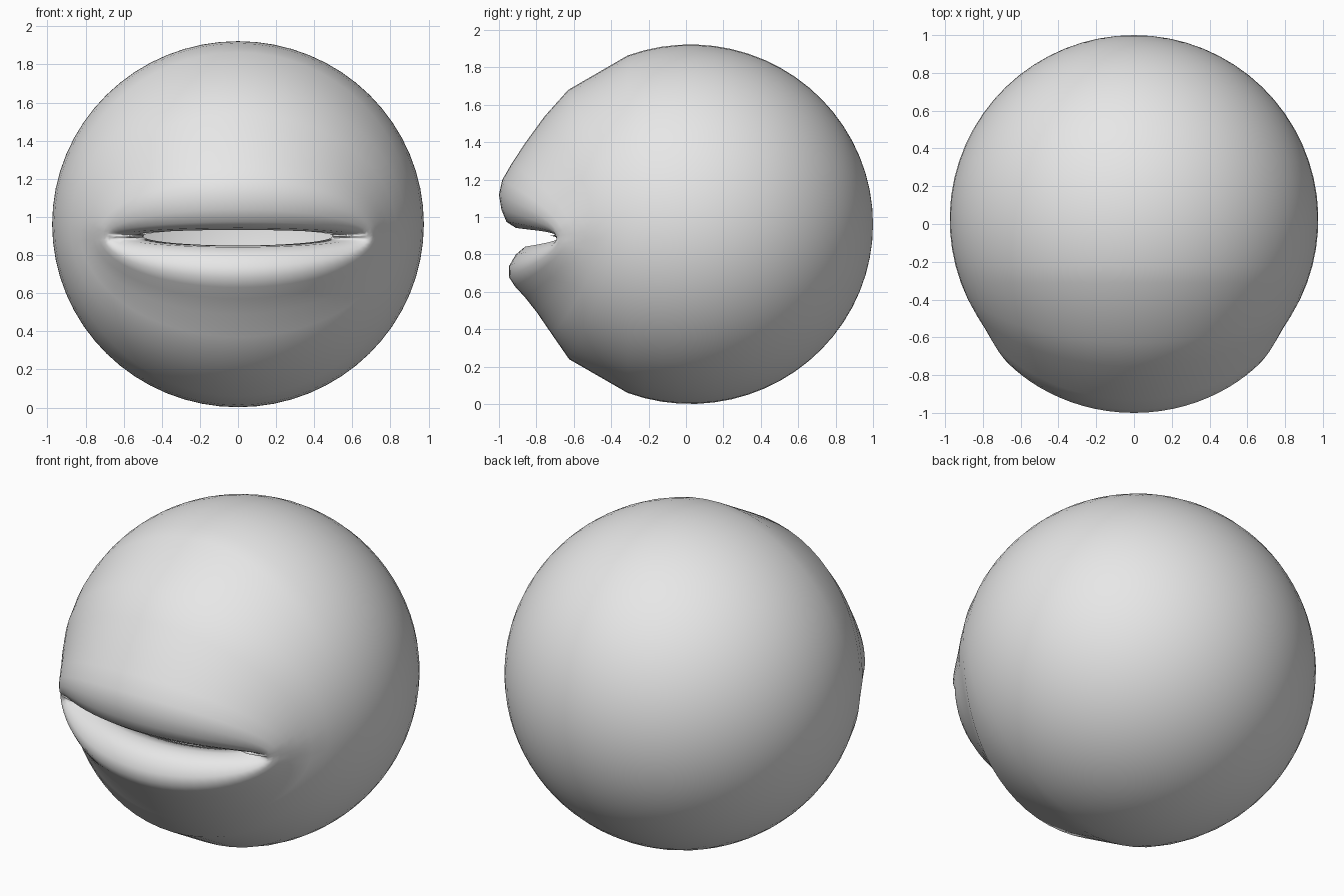
import bpy, bmesh
from math import sin, cos, pi, sqrt

cube = bpy.data.objects.get("Cube")
if cube:
    bpy.data.objects.remove(cube)

RX, RY, RZ = 0.976, 0.976, 0.961     # ball radii
CY, CZ = 0.024, 0.962                # ball centre
COLS = 64

skin = bpy.data.materials.new("light grey")
skin.use_nodes = True
GREY = (0.8, 0.8, 0.8, 1)
skin.diffuse_color = GREY
skin.node_tree.nodes["Principled BSDF"].inputs["Base Color"].default_value = GREY


def front_y(x, z):
    """Depth of the plain ball's front surface."""
    return CY - RY * sqrt(max(0, 1 - (x / RX) ** 2 - ((z - CZ) / RZ) ** 2))


# Mouth rings from the inner rim outwards:
# half width, corner z, upper z, upper y, lower z, lower y, corner bulge
LIPS = [
    (0.50, 0.900, 0.935, -0.74, 0.850, -0.74, -0.10),
    (0.57, 0.900, 0.932, -0.83, 0.846, -0.80, -0.04),
    (0.64, 0.900, 0.942, -0.91, 0.842, -0.86, 0.00),
    (0.675, 0.90, 0.975, -0.96, 0.800, -0.91, 0.02),
    (0.69, 0.900, 1.040, -0.987, 0.74, -0.945, 0.03),
    (0.71, 0.902, 1.120, -1.00, 0.680, -0.947, 0.03),
    (0.73, 0.905, 1.200, -0.982, 0.63, -0.915, 0.02),
    (0.76, 0.910, 1.290, -0.93, 0.570, -0.86, 0.01),
    (0.79, 0.920, 1.400, -0.857, 0.49, -0.797, 0.0),
    (0.83, 0.935, 1.540, -0.755, 0.37, -0.715, 0.0),
    (0.88, 0.950, 1.680, -0.63, 0.240, -0.625, 0.0),
]


def lip_ring(row):
    a, zc, zu, yu, zl, yl, corner = row
    points = []
    for i in range(COLS):
        t = 2 * pi * i / COLS
        s = sin(t)
        top, depth = (zu, yu) if s >= 0 else (zl, yl)
        x, z = a * cos(t), zc + (top - zc) * abs(s)
        bulge = front_y(0, top) - depth
        w = sqrt(abs(s))
        points.append((x, front_y(x, z) - bulge * w - corner * (1 - w), z))
    return points


def ball_ring(phi):
    r = sin(phi)
    return [(RX * r * cos(2 * pi * i / COLS), CY - RY * cos(phi),
             CZ + RZ * r * sin(2 * pi * i / COLS)) for i in range(COLS)]


# Head shell: lips blending into the ball, closed at the back
START, STEPS = 1.22, 20
rings = [lip_ring(row) for row in LIPS]
rings += [ball_ring(START + (pi - START) * k / STEPS) for k in range(STEPS)]

bm = bmesh.new()
loops = [[bm.verts.new(p) for p in ring] for ring in rings]
for inner, outer in zip(loops, loops[1:]):
    for i in range(COLS):
        j = (i + 1) % COLS
        bm.faces.new((inner[i], inner[j], outer[j], outer[i]))
pole = bm.verts.new((0, CY + RY, CZ))
for i in range(COLS):
    bm.faces.new((loops[-1][i], loops[-1][(i + 1) % COLS], pole))
bmesh.ops.recalc_face_normals(bm, faces=bm.faces)
if max(bm.faces, key=lambda f: f.calc_center_median().y).normal.y < 0:
    bmesh.ops.reverse_faces(bm, faces=bm.faces)

mesh = bpy.data.meshes.new("round_head")
bm.to_mesh(mesh)
bm.free()
mesh.materials.append(skin)
for face in mesh.polygons:
    face.use_smooth = True
head = bpy.data.objects.new("round_head", mesh)
bpy.context.collection.objects.link(head)

# Thin wall, so the hollow inside shows through the mouth
wall = head.modifiers.new("wall", "SOLIDIFY")
wall.thickness = 0.015
wall.offset = -1
